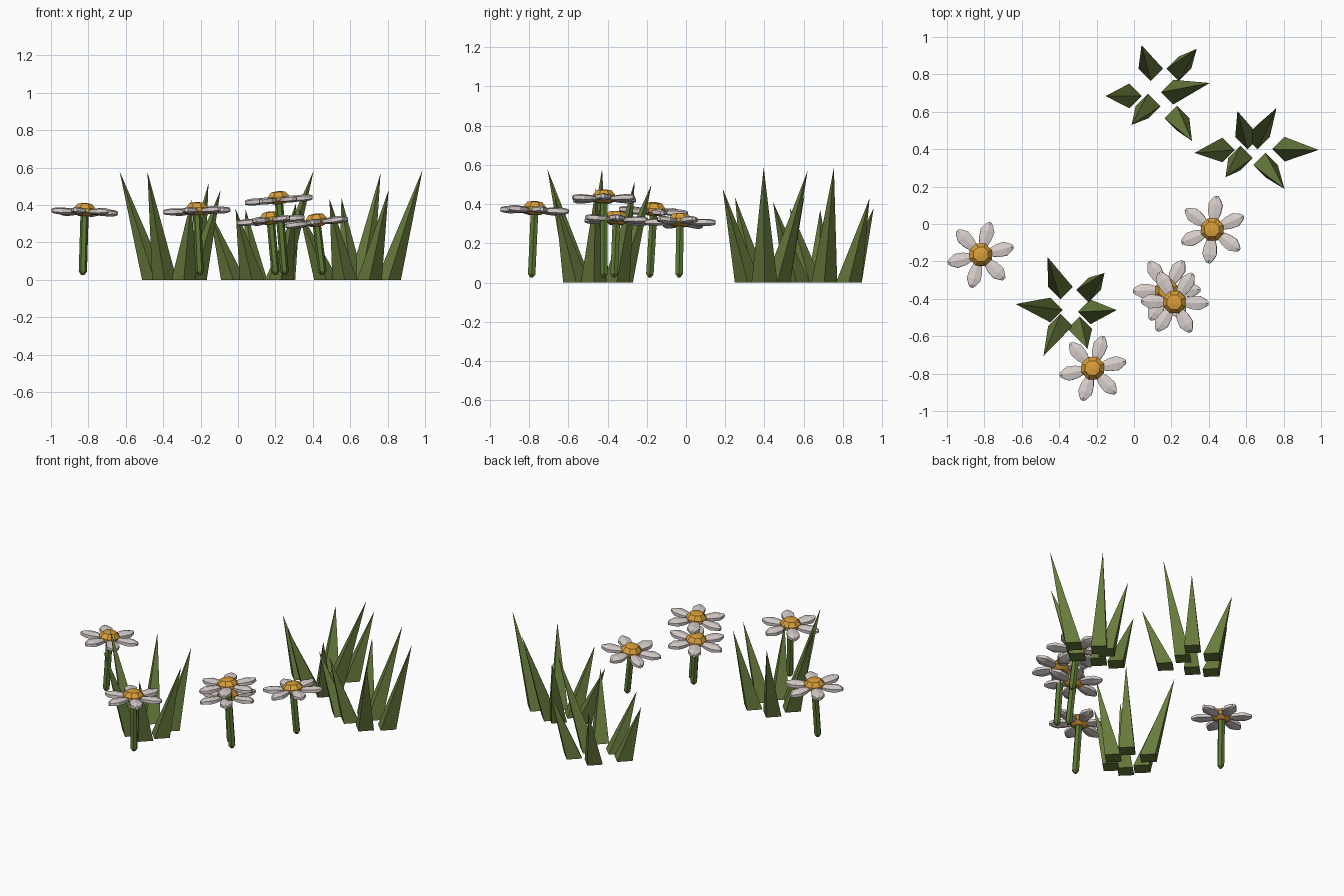
import bpy, bmesh, math
from mathutils import Matrix, Vector

if "Cube" in bpy.data.objects:
    bpy.data.objects.remove(bpy.data.objects["Cube"])


def material(name, col):
    m = bpy.data.materials.new(name)
    m.diffuse_color = (*col, 1)
    m.use_nodes = True
    m.node_tree.nodes["Principled BSDF"].inputs["Base Color"].default_value = m.diffuse_color
    return m


GRASS = material("grass green", (0.135, 0.195, 0.045))
STEM = material("stem green", (0.11, 0.19, 0.035))
GOLD = material("flower gold", (0.68, 0.34, 0.04))
WHITE = material("petal white", (0.68, 0.62, 0.60))


def make_object(name, bm, mat, matrix=None):
    bmesh.ops.recalc_face_normals(bm, faces=bm.faces)
    me = bpy.data.meshes.new(name)
    bm.to_mesh(me)
    bm.free()
    me.materials.append(mat)
    ob = bpy.data.objects.new(name, me)
    if matrix is not None:
        ob.matrix_world = matrix
    bpy.context.collection.objects.link(ob)
    return ob


def loft(bm, rings):
    """Skin a list of equal-length point rings and cap both ends."""
    rows = [[bm.verts.new(p) for p in ring] for ring in rings]
    n = len(rows[0])
    for a, b in zip(rows, rows[1:]):
        for i in range(n):
            j = (i + 1) % n
            bm.faces.new((a[i], a[j], b[j], b[i]))
    bm.faces.new(rows[0])
    bm.faces.new(rows[-1])


def ring(radius, z, sides, turn=0.0):
    return [Vector((radius * math.cos(turn + math.tau * i / sides),
                    radius * math.sin(turn + math.tau * i / sides), z))
            for i in range(sides)]


def grass_clump(name, blades):
    """Blades are leaning four-sided spikes: base x, y and tip x, y, z."""
    bm = bmesh.new()
    for bx, by, tx, ty, tz in blades:
        base = [bm.verts.new(p + Vector((bx, by, 0))) for p in ring(0.066, 0, 4)]
        tip = bm.verts.new((tx, ty, tz))
        bm.faces.new(base)
        for i in range(4):
            bm.faces.new((base[i], base[(i + 1) % 4], tip))
    make_object(name, bm, GRASS)


def flower(name, head, lean, turn):
    """Head position, sideways lean of the stem axis, and petal turn in degrees."""
    axis = Vector((lean[0], lean[1], 1)).normalized()
    tilt = Vector((0, 0, 1)).rotation_difference(axis).to_matrix().to_4x4()
    place = Matrix.Translation(head) @ tilt
    # stem with a blunt pointed foot
    foot = -(head[2] - 0.025)
    bm = bmesh.new()
    loft(bm, [ring(0.008, foot, 6), ring(0.022, foot + 0.018, 6), ring(0.022, -0.005, 6)])
    make_object(name + "_stem", bm, STEM, place)
    # domed flower centre
    bm = bmesh.new()
    loft(bm, [ring(0.035, -0.022, 8, 0.39), ring(0.064, -0.004, 8, 0.39),
              ring(0.064, 0.016, 8, 0.39), ring(0.042, 0.042, 8, 0.39),
              ring(0.012, 0.047, 8, 0.39)])
    make_object(name + "_centre", bm, GOLD, place)
    # six ridged petals
    bm = bmesh.new()
    for k in range(6):
        spin = Matrix.Rotation(math.radians(turn + 60 * k), 3, 'Z')
        rings = []
        for r, w, h in ((0.04, 0.018, 0.012), (0.09, 0.034, 0.017),
                        (0.135, 0.038, 0.019), (0.165, 0.022, 0.016),
                        (0.181, 0.009, 0.011)):
            section = ((0, h), (w, h * 0.55), (w, -h * 0.55),
                       (0, -h), (-w, -h * 0.55), (-w, h * 0.55))
            rings.append([spin @ Vector((r, y, z)) for y, z in section])
        loft(bm, rings)
    make_object(name + "_petals", bm, WHITE, place)


# grass clumps
grass_clump("grass_back", [
    (0.09, 0.83, 0.04, 0.957, 0.38), (0.24, 0.83, 0.335, 0.936, 0.43),
    (0.21, 0.705, 0.405, 0.754, 0.585), (0.23, 0.565, 0.31, 0.444, 0.41),
    (0.075, 0.63, -0.013, 0.53, 0.38), (-0.025, 0.685, -0.152, 0.684, 0.37)])
grass_clump("grass_left", [
    (-0.393, -0.337, -0.463, -0.176, 0.50), (-0.243, -0.353, -0.158, -0.262, 0.515),
    (-0.233, -0.47, -0.093, -0.46, 0.48), (-0.29, -0.56, -0.249, -0.668, 0.43),
    (-0.393, -0.545, -0.484, -0.706, 0.577), (-0.447, -0.46, -0.633, -0.428, 0.58)])
grass_clump("grass_right", [
    (0.607, 0.465, 0.553, 0.604, 0.44), (0.66, 0.465, 0.762, 0.62, 0.57),
    (0.805, 0.40, 0.987, 0.396, 0.588), (0.703, 0.315, 0.805, 0.187, 0.48),
    (0.57, 0.353, 0.489, 0.25, 0.435), (0.473, 0.396, 0.323, 0.38, 0.38)])

# flowers
flower("flower_left", (-0.82, -0.165, 0.363), (0.03, 0.06), 14)
flower("flower_front", (-0.22, -0.772, 0.368), (-0.045, 0.045), 12)
flower("flower_right", (0.42, -0.03, 0.307), (-0.12, 0.02), 23)
flower("flower_tall", (0.218, -0.418, 0.427), (-0.08, 0.0), -2)
flower("flower_short", (0.175, -0.355, 0.318), (-0.09, 0.04), 1)
